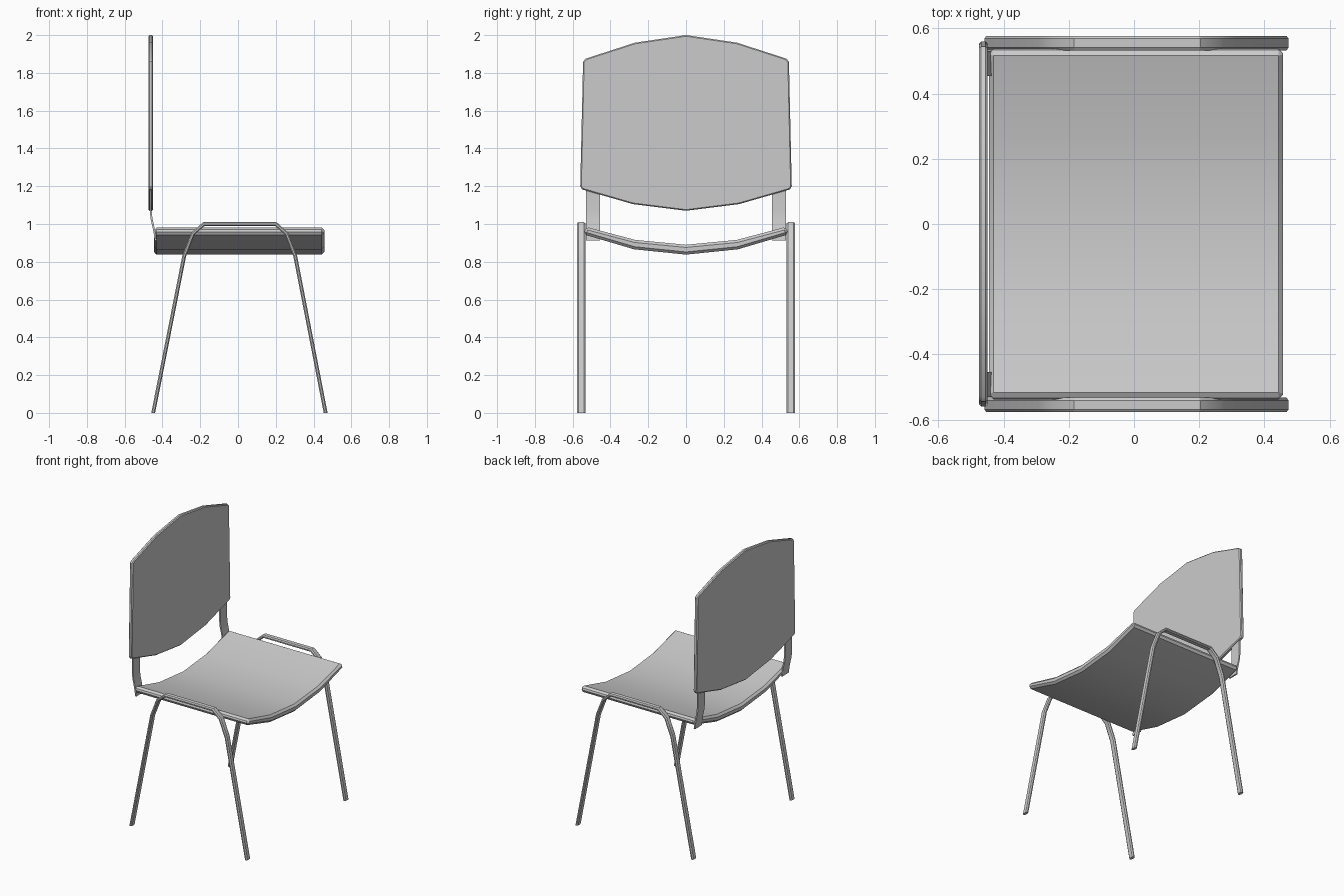
import bpy
import bmesh
import math
from mathutils import Vector

cube = bpy.data.objects.get("Cube")
if cube:
    bpy.data.objects.remove(cube)

# One neutral grey for the whole chair
grey = bpy.data.materials.new("neutral_grey")
grey.use_nodes = True
grey.diffuse_color = (0.6, 0.6, 0.6, 1)
grey.node_tree.nodes["Principled BSDF"].inputs["Base Color"].default_value = (0.6, 0.6, 0.6, 1)


def finish(bm, name):
    """Turn a bmesh into a shaded object."""
    bmesh.ops.recalc_face_normals(bm, faces=bm.faces)
    mesh = bpy.data.meshes.new(name)
    bm.to_mesh(mesh)
    bm.free()
    mesh.materials.append(grey)
    obj = bpy.data.objects.new(name, mesh)
    bpy.context.collection.objects.link(obj)
    bpy.ops.object.select_all(action='DESELECT')
    obj.select_set(True)
    bpy.context.view_layer.objects.active = obj
    bpy.ops.object.shade_smooth_by_angle(angle=math.radians(30))
    return obj


def panel(name, outline, x0, x1, chamfer):
    """Extrude a y-z outline along x and chamfer its sharp edges."""
    bm = bmesh.new()
    face = bm.faces.new([bm.verts.new((x0, y, z)) for y, z in outline])
    grown = bmesh.ops.extrude_face_region(bm, geom=[face])["geom"]
    bmesh.ops.translate(bm, vec=(x1 - x0, 0, 0),
                        verts=[v for v in grown if isinstance(v, bmesh.types.BMVert)])
    bmesh.ops.recalc_face_normals(bm, faces=bm.faces)
    sharp = [e for e in bm.edges if e.calc_face_angle(0) > math.radians(50)]
    bmesh.ops.bevel(bm, geom=sharp, offset=chamfer, segments=1, affect='EDGES')
    return finish(bm, name)


def sweep(name, path, section, y_mid):
    """Sweep a flat section along an x-z path with mitred bends and level ends."""
    pts = [Vector(p) for p in path]
    normals = []
    for a, b in zip(pts, pts[1:]):
        t = (b - a).normalized()
        normals.append(Vector((-t.y, t.x)))
    bm = bmesh.new()
    rings = []
    for i, p in enumerate(pts):
        if i in (0, len(pts) - 1):
            n = normals[min(i, len(normals) - 1)]
            off = Vector((1 / n.x, 0))
        else:
            off = normals[i - 1] + normals[i]
            off = off / off.dot(normals[i])
        rings.append([bm.verts.new((p.x + off.x * d, y_mid + y, p.y + off.y * d))
                      for y, d in section])
    count = len(section)
    for r, s in zip(rings, rings[1:]):
        for k in range(count):
            m = (k + 1) % count
            bm.faces.new((r[k], r[m], s[m], s[k]))
    bm.faces.new(rings[0])
    bm.faces.new(rings[-1])
    return finish(bm, name)


def mirrored(half):
    """Half an outline from y = 0 outwards, completed on the other side."""
    return half + [(-y, z) for y, z in reversed(half) if y > 0]


# Curved seat: upper line, then the lower line back again
top = [(0.53, 0.985), (0.27, 0.916), (0, 0.89), (-0.27, 0.916), (-0.53, 0.985)]
bottom = [(-0.542, 0.945), (-0.275, 0.866), (0, 0.838), (0.275, 0.866), (0.542, 0.945)]
panel("seat", top + bottom, -0.445, 0.457, 0.014)

# Backrest with clipped corners and bowed upper and lower edges
half_back = [(0, 2.0), (0.27, 1.96), (0.53, 1.876), (0.545, 1.86),
             (0.56, 1.2), (0.55, 1.183), (0.28, 1.105)]
outline = half_back + [(0, 1.07)] + [(-y, z) for y, z in reversed(half_back) if y > 0]
panel("backrest", outline, -0.475, -0.449, 0.006)

# Bent tube leg frames and rear support straps, one per side
tube = [(0.022, 0.004), (0.014, 0.01), (-0.014, 0.01), (-0.022, 0.004),
        (-0.022, -0.004), (-0.014, -0.01), (0.014, -0.01), (0.022, -0.004)]
strap = [(0.038, 0.005), (-0.038, 0.005), (-0.038, -0.005), (0.038, -0.005)]
leg_path = [(-0.449, 0), (-0.285, 0.83), (-0.238, 0.95), (-0.18, 1.0),
            (0.2, 1.0), (0.256, 0.95), (0.303, 0.83), (0.464, 0)]
strap_path = [(-0.462, 1.2), (-0.462, 1.07), (-0.458, 1.03),
              (-0.448, 0.985), (-0.441, 0.95), (-0.437, 0.912)]
for side, sign in (("left", 1), ("right", -1)):
    sweep(side + "_leg_frame", leg_path, tube, sign * 0.555)
    sweep(side + "_back_strap", strap_path, strap, sign * 0.492)
